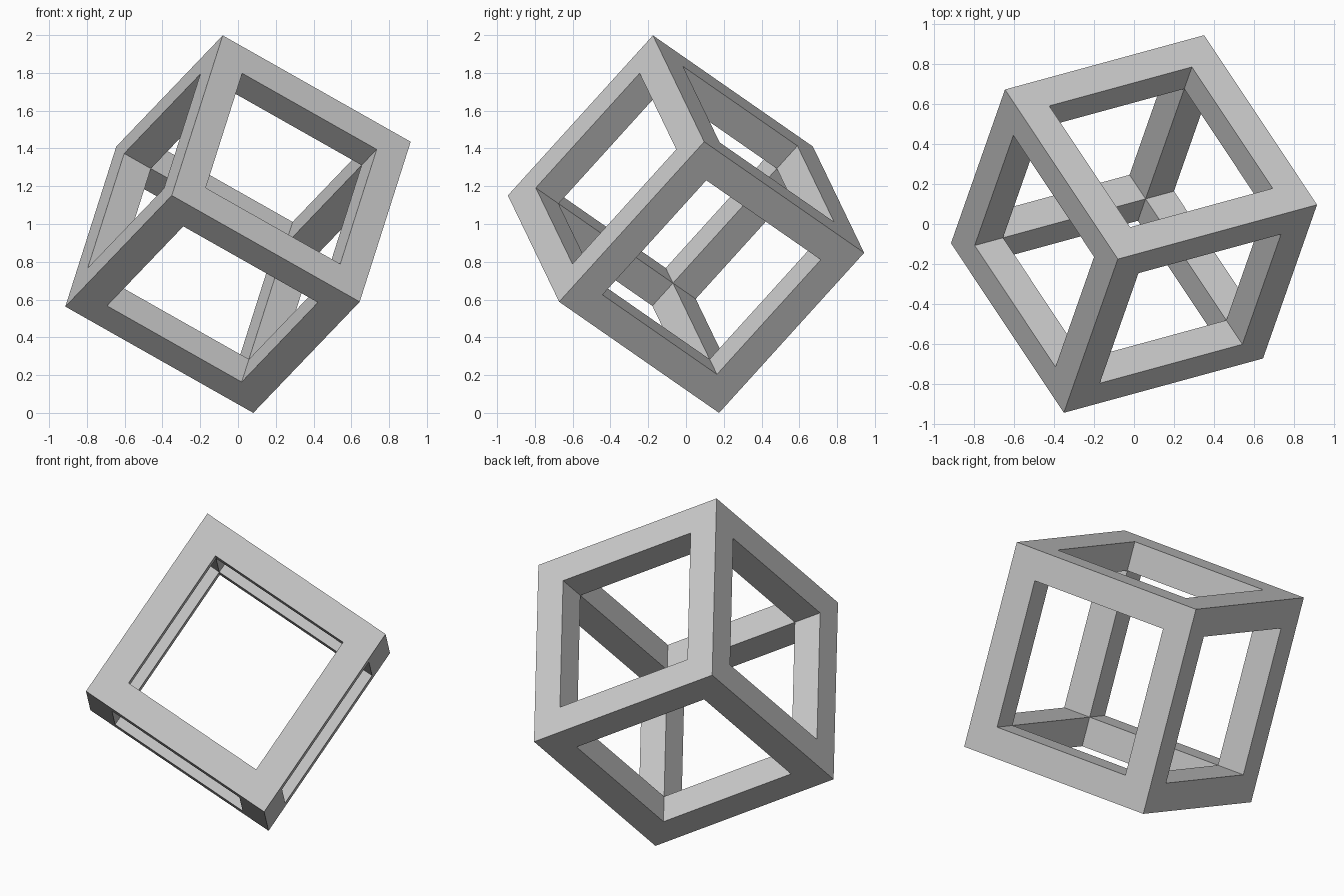
import bpy
import bmesh
from mathutils import Matrix, Vector

SIDE = 1.175   # outer edge length
BAR = 0.167    # square bar width

default = bpy.data.objects.get("Cube")
if default:
    bpy.data.objects.remove(default, do_unlink=True)

# Plain grey material
grey = bpy.data.materials.new("plain grey")
grey.use_nodes = True
color = (0.6, 0.6, 0.6, 1)
grey.diffuse_color = color
grey.node_tree.nodes["Principled BSDF"].inputs["Base Color"].default_value = color

# Solid cube, then a square tunnel sunk one bar width into each face
bm = bmesh.new()
bmesh.ops.create_cube(bm, size=SIDE)
openings = list(bm.faces)
bmesh.ops.inset_individual(bm, faces=openings, thickness=BAR, use_even_offset=True)
for face in openings:
    inward = -face.normal.copy() * BAR
    result = bmesh.ops.extrude_discrete_faces(bm, faces=[face])
    floor = result["faces"][0]
    bmesh.ops.translate(bm, verts=floor.verts, vec=inward)
    bmesh.ops.delete(bm, geom=[floor], context="FACES_ONLY")

# Join the tunnels at the inner corners, leaving twelve clean bars
bmesh.ops.remove_doubles(bm, verts=bm.verts, dist=0.001)
bmesh.ops.recalc_face_normals(bm, faces=bm.faces)

# Tilt the frame so it balances on one corner
u = Vector((0.99, 0.27, -0.56)).normalized()
v = Vector((-0.27, -0.77, -0.85))
v = (v - u * v.dot(u)).normalized()
w = u.cross(v)
tilt = Matrix((u, v, w)).transposed()
bmesh.ops.transform(bm, matrix=tilt.to_4x4(), verts=bm.verts)
lowest = min(vert.co.z for vert in bm.verts)
bmesh.ops.translate(bm, verts=bm.verts, vec=(0, 0, -lowest))

mesh = bpy.data.meshes.new("cube_frame")
bm.to_mesh(mesh)
bm.free()
mesh.materials.append(grey)
frame = bpy.data.objects.new("cube_frame", mesh)
bpy.context.collection.objects.link(frame)
